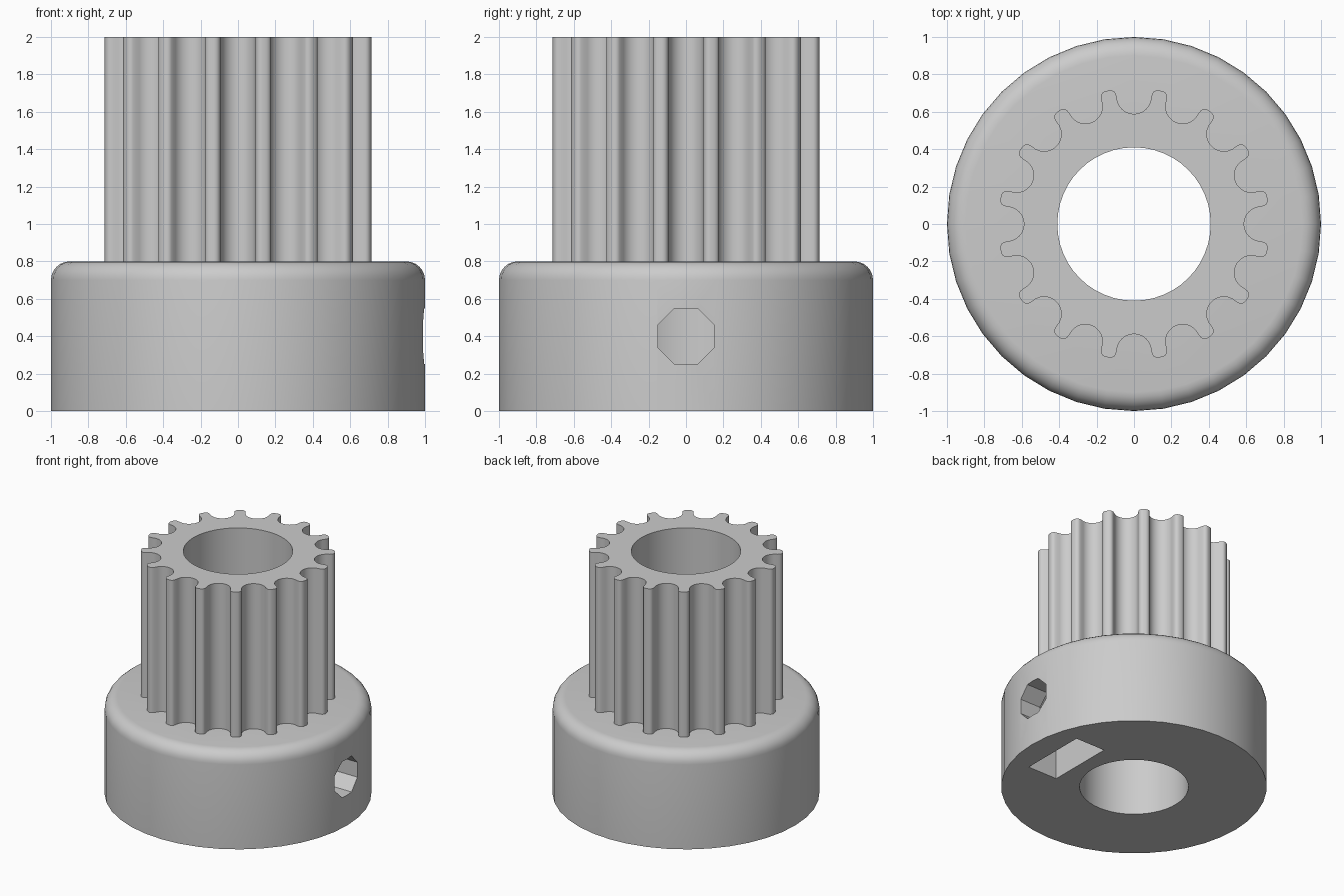
import bpy
import bmesh
from math import sin, cos, pi, radians
from mathutils import Matrix, Vector

TEETH = 16
HUB_TOP = 0.8
SCREW_Z = 0.4

cube = bpy.data.objects.get("Cube")
if cube:
    bpy.data.objects.remove(cube, do_unlink=True)

grey = bpy.data.materials.new("plain grey")
grey.use_nodes = True
grey.diffuse_color = (0.6, 0.6, 0.6, 1)
bsdf = next(n for n in grey.node_tree.nodes if n.type == 'BSDF_PRINCIPLED')
bsdf.inputs["Base Color"].default_value = grey.diffuse_color


def loft(name, rings):
    """Closed solid through a stack of matching rings."""
    bm = bmesh.new()
    loops = [[bm.verts.new(p) for p in ring] for ring in rings]
    count = len(loops[0])
    for low, high in zip(loops, loops[1:]):
        for i in range(count):
            j = (i + 1) % count
            bm.faces.new((low[i], low[j], high[j], high[i]))
    bm.faces.new(loops[0])
    bm.faces.new(loops[-1])
    bmesh.ops.recalc_face_normals(bm, faces=bm.faces)
    mesh = bpy.data.meshes.new(name)
    bm.to_mesh(mesh)
    bm.free()
    mesh.materials.append(grey)
    obj = bpy.data.objects.new(name, mesh)
    bpy.context.collection.objects.link(obj)
    return obj


def circle(radius, sides, turn=0.0):
    return [(radius * cos(turn + 2 * pi * i / sides),
             radius * sin(turn + 2 * pi * i / sides)) for i in range(sides)]


def along_z(outline, z):
    return [(a, b, z) for a, b in outline]


def along_x(outline, x):
    return [(x, a, b) for a, b in outline]


def cut(obj, *cutters):
    bpy.ops.object.select_all(action='DESELECT')
    bpy.context.view_layer.objects.active = obj
    obj.select_set(True)
    for cutter in cutters:
        mod = obj.modifiers.new("cut", 'BOOLEAN')
        mod.operation = 'DIFFERENCE'
        mod.solver = 'EXACT'
        mod.object = cutter
        bpy.ops.object.modifier_apply(modifier=mod.name)
    bpy.ops.object.shade_smooth_by_angle(angle=radians(30))


# Hub: cylinder with a rounded upper rim
fillet = 0.1
hub_profile = [(1.0, 0.0)]
for i in range(7):
    a = pi / 2 * i / 6
    hub_profile.append((1 - fillet + fillet * cos(a), HUB_TOP - fillet + fillet * sin(a)))
hub = loft("hub", [along_z(circle(r, 40), z) for r, z in hub_profile])

# Toothed barrel: round grooves with rounded tooth tips
half = []
for i in range(7):
    a = radians(-90 + 15 * i)
    half.append(Vector((0.092 * cos(a), 0.68 + 0.092 * sin(a))))
for i in range(5):
    a = radians(180 - 101.25 * i / 4)
    half.append(Vector((0.125 + 0.031 * cos(a), 0.684 + 0.031 * sin(a))))
groove = [Vector((-p.x, p.y)) for p in reversed(half[1:])] + half
outline = []
for k in range(TEETH):
    turn = Matrix.Rotation(-2 * pi * k / TEETH, 2)
    outline += [tuple(turn @ p) for p in groove]
barrel = loft("toothed_barrel", [along_z(outline, HUB_TOP), along_z(outline, 2.0)])

# Cutters: shaft bore, set screw hole, pointed nut slot open at the bottom
bore = loft("bore_cutter", [along_z(circle(0.41, 48), z) for z in (-0.2, 2.2)])
octagon = [(y, z + SCREW_Z) for y, z in circle(0.161, 8, pi / 8)]
screw = loft("screw_hole_cutter", [along_x(octagon, x) for x in (0.0, 1.2)])
flat = 0.28
shoulder = SCREW_Z + flat * 0.577
slot = [(-flat, -0.2), (flat, -0.2), (flat, shoulder),
        (0, SCREW_Z + flat * 1.155), (-flat, shoulder)]
nut = loft("nut_slot_cutter", [along_x(slot, x) for x in (0.53, 0.80)])

cut(hub, bore, screw, nut)
cut(barrel, bore)
for cutter in (bore, screw, nut):
    bpy.data.objects.remove(cutter, do_unlink=True)
